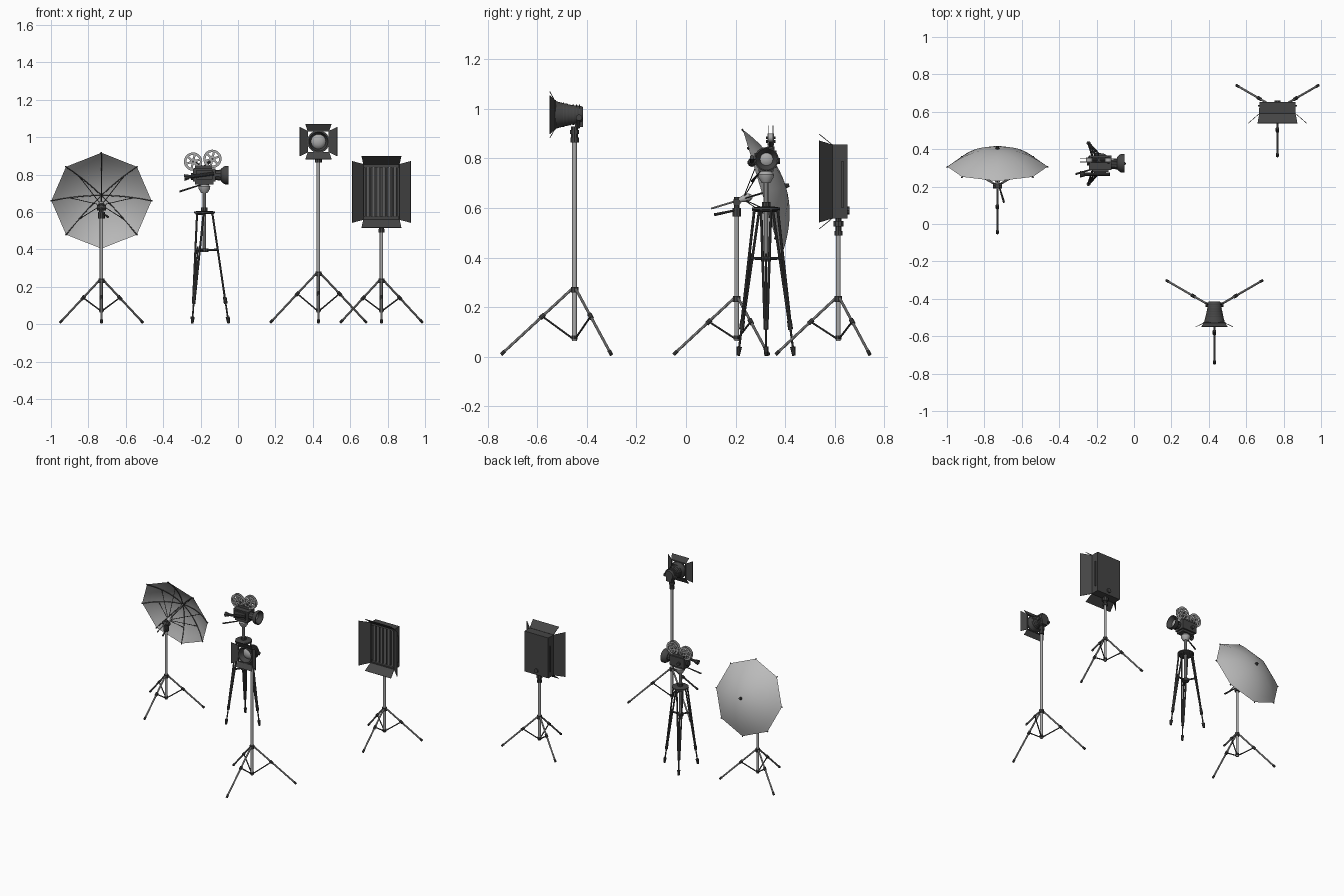
import bpy, bmesh, math
from mathutils import Vector as V

if "Cube" in bpy.data.objects:
    bpy.data.objects.remove(bpy.data.objects["Cube"])


def material(name, g):
    m = bpy.data.materials.new(name)
    m.diffuse_color = (g, g, g, 1)
    m.use_nodes = True
    m.node_tree.nodes["Principled BSDF"].inputs["Base Color"].default_value = m.diffuse_color
    return m


DARK, STEEL, CLOTH = material("dark", 0.06), material("steel", 0.4), material("cloth", 0.5)


def finish(name, bm, mat, smooth=True, recalc=True):
    bmesh.ops.remove_doubles(bm, verts=bm.verts, dist=1e-5)
    if recalc:
        bmesh.ops.recalc_face_normals(bm, faces=bm.faces)
    me = bpy.data.meshes.new(name)
    bm.to_mesh(me)
    bm.free()
    me.materials.append(mat)
    if smooth:
        me.polygons.foreach_set("use_smooth", [True] * len(me.polygons))
        me.set_sharp_from_angle(angle=math.radians(35))
    ob = bpy.data.objects.new(name, me)
    bpy.context.collection.objects.link(ob)
    return ob


def lathe(name, profile, origin, axis, mat=DARK, seg=20, smooth=True):
    """Revolve (radius, height) points about an axis through origin."""
    q = V((0, 0, 1)).rotation_difference(V(axis).normalized())
    bm = bmesh.new()
    rings = []
    for r, h in profile:
        rings.append([bm.verts.new(V(origin) + q @ V((r * math.cos(a), r * math.sin(a), h)))
                      for a in (2 * math.pi * i / seg for i in range(seg))])
    for a, b in zip(rings, rings[1:]):
        for i in range(seg):
            j = (i + 1) % seg
            bm.faces.new((a[i], a[j], b[j], b[i]))
    return finish(name, bm, mat, smooth)


def rod(name, p, q, r, r2=None, mat=DARK, seg=10):
    d = V(q) - V(p)
    return lathe(name, [(0, 0), (r, 0), (r2 or r, d.length), (0, d.length)], p, d, mat, seg)


def box(name, c, s, mat=DARK):
    bm = bmesh.new()
    bmesh.ops.create_cube(bm, size=1)
    for v in bm.verts:
        v.co = V([c[i] + v.co[i] * s[i] for i in range(3)])
    return finish(name, bm, mat, False)


def sheet(name, pts, t=0.003, mat=DARK):
    bm = bmesh.new()
    bm.faces.new([bm.verts.new(p) for p in pts])
    ob = finish(name, bm, mat, False)
    m = ob.modifiers.new("thickness", "SOLIDIFY")
    m.thickness, m.offset = t, 0
    return ob


def barn_doors(name, c, hx, hz, side, top, fwd, flare):
    x, y, z = c
    for s in (-1, 1):
        sheet(name + "_side_door", [(x + s * hx, y, z - hz), (x + s * hx, y, z + hz),
              (x + s * (hx + side), y - fwd, z + hz + flare), (x + s * (hx + side), y - fwd, z - hz - flare)])
        sheet(name + "_flap_door", [(x - hx, y, z + s * hz), (x + hx, y, z + s * hz),
              (x + hx + flare * .6, y - fwd, z + s * (hz + top)), (x - hx - flare * .6, y - fwd, z + s * (hz + top))])


def light_stand(name, x, y, reach, hub, top):
    low = 0.075
    rod(name + "_pole", (x, y, low - .012), (x, y, top), .0095, mat=STEEL, seg=14)
    rod(name + "_hub", (x, y, hub - .014), (x, y, hub + .01), .016)
    rod(name + "_lower_collar", (x, y, low - .006), (x, y, low + .01), .013)
    for deg in (-90, 30, 150):
        d = V((math.cos(math.radians(deg)), math.sin(math.radians(deg)), 0))
        a = V((x, y, hub)) + d * .012
        b = V((x, y, .012)) + d * reach
        knee = a.lerp(b, .42)
        u = (b - a).normalized()
        rod(name + "_leg", a, b, .0058, mat=STEEL)
        rod(name + "_foot", b - u * .016, b + u * .005, .0075)
        rod(name + "_knee", knee - u * .012, knee + u * .012, .0095)
        rod(name + "_brace", knee, V((x, y, low)) + d * .01, .004)


# ---- Umbrella light ----
ux, uy = -.73, .205
light_stand("umbrella_stand", ux, uy, .252, .235, .6)
axis = V((0, .957, .29)).normalized()
rim = V((ux, .307, .66))
up = axis.cross(V((1, 0, 0)))
R, D = .268, .1


def upt(r, a, h):
    return rim + V((1, 0, 0)) * (r * math.cos(a)) + up * (r * math.sin(a)) + axis * h


def dome(r):
    return D * (1 - (r / R) ** 2)


lathe("umbrella_canopy", [(R * i / 8, dome(R * i / 8)) for i in range(9)], rim, axis, CLOTH, 8)
for k in range(8):
    a = k * math.pi / 4
    rs = [R * i / 5 for i in range(6)]
    for r0, r1 in zip(rs, rs[1:]):
        rod("umbrella_rib", upt(r0, a, dome(r0) - .004), upt(r1, a, dome(r1) - .004), .0028, seg=6)
    rod("umbrella_stretcher", upt(.008, a, -.075), upt(.17, a, dome(.17) - .005), .0022, seg=6)
    rod("umbrella_rib_tip", upt(R - .006, a, 0), upt(R + .004, a, -.003), .004, seg=6)
rod("umbrella_shaft", rim - axis * .215, rim + axis * D, .004, mat=STEEL)
rod("umbrella_cap", rim + axis * (D - .006), rim + axis * (D + .014), .011, .008)
lathe("umbrella_runner", [(0, 0), (.009, 0), (.011, .03), (.016, .05), (.015, .068), (.007, .078), (0, .078)],
      rim - axis * .12, axis, STEEL)
rod("umbrella_collar", (ux, uy, .565), (ux, uy, .6), .018)
rod("umbrella_swivel", (ux, uy, .6), (ux, uy, .645), .012)
rod("umbrella_clamp", (ux - .025, uy, .622), (ux + .025, uy, .622), .015)
rod("umbrella_tilt_handle", (ux + .008, uy, .592), (ux + .035, .115, .573), .004, .006)

# ---- Film camera on tripod ----
cx, cy = -.18, .323
lathe("tripod_top_plate", [(0, 0), (.04, 0), (.056, .006), (.056, .014), (.03, .018), (0, .018)], (cx, cy, .588), (0, 0, 1))
rod("tripod_column", (cx, cy, .4), (cx, cy, .71), .01, mat=STEEL)
rod("tripod_column_collar", (cx, cy, .605), (cx, cy, .625), .018)
rod("tripod_spreader_hub", (cx, cy, .385), (cx, cy, .405), .022)
for deg in (0, 120, 240):
    d = V((math.cos(math.radians(deg)), math.sin(math.radians(deg)), 0))
    t = V((-d.y, d.x, 0))
    c = V((cx, cy, 0))
    top, foot = c + d * .043 + V((0, 0, .592)), c + d * .13 + V((0, 0, .004))
    ankle = top.lerp(foot, .78)
    for s in (-1, 1):
        rod("tripod_leg_rail", top + t * s * .02, ankle + t * s * .005, .0055)
    rod("tripod_leg_hinge", top - t * .025, top + t * .025, .008)
    rod("tripod_lower_leg", top.lerp(foot, .3), foot, .0045)
    rod("tripod_ankle", top.lerp(foot, .76), top.lerp(foot, .82), .01)
    rod("tripod_foot", top.lerp(foot, .94), foot, .011, .007)
    mid = top.lerp(foot, .33)
    rod("tripod_leg_crossbar", mid - t * .016, mid + t * .016, .006)
    rod("tripod_spreader_arm", c + V((0, 0, .395)), mid, .006)
lathe("pan_head", [(0, 0), (.016, 0), (.03, .022), (.032, .035), (.02, .05), (0, .05)], (cx, cy, .7), (0, 0, 1), STEEL)
box("pan_head_plate", (cx, cy, .755), (.1, .06, .014))
rod("pan_handle", (-.2, .3, .745), (-.312, .267, .709), .0035, .0055)
box("camera_body", (-.18, .327, .797), (.12, .076, .07))
box("camera_side_cover", (-.18, .284, .798), (.085, .014, .05))
box("camera_magazine_mount", (-.185, .342, .838), (.09, .03, .022))
rod("camera_lens_barrel", (-.125, .32, .797), (-.085, .32, .797), .026, .03)
lathe("camera_lens_hood", [(.02, 0), (.032, 0), (.043, .012), (.049, .022), (.049, .04), (.044, .04), (.026, .012), (.02, 0)],
      (-.092, .325, .797), (1, 0, 0))
lathe("camera_lens_glass", [(.028, 0), (.02, .006), (0, .009)], (-.082, .325, .797), (1, 0, 0), STEEL)
rod("viewfinder_tube", (-.28, .266, .785), (-.13, .266, .805), .009)
rod("viewfinder_eyepiece", (-.287, .266, .784), (-.262, .266, .787), .018, .012)
rod("camera_back_knob", (-.25, .33, .79), (-.24, .33, .79), .018)
rod("camera_crank", (-.2, .365, .79), (-.2, .38, .79), .012)
for rx, rz in ((-.24, .869), (-.137, .884)):
    for y in (.332, .352):
        lathe("reel_rim", [(.036, 0), (.049, 0), (.049, .004), (.036, .004), (.036, 0)], (rx, y - .002, rz), (0, 1, 0), STEEL, 28)
        for k in range(6):
            a = k * math.pi / 3 + .3
            d = V((math.cos(a), 0, math.sin(a)))
            n = V((-d.z, 0, d.x)) * .0055
            p = V((rx, y, rz))
            sheet("reel_spoke", [p + d * .01 - n, p + d * .038 - n, p + d * .038 + n, p + d * .01 + n], .003, STEEL)
    rod("reel_hub", (rx, .328, rz), (rx, .356, rz), .017, mat=STEEL, seg=20)
    rod("reel_axle", (rx, .322, rz), (rx, .362, rz), .006)
    rod("reel_arm", (-.185, .342, .835), (rx, .342, rz), .008)

# ---- Spotlight ----
sx, sy, sz = .43, -.45, .976
light_stand("spot_stand", sx, sy, .293, .272, .88)
rod("spot_collar", (sx, sy, .865), (sx, sy, .885), .018)
rod("spot_spigot", (sx, sy, .885), (sx, sy, .93), .014)
rod("spot_spigot_ring", (sx, sy, .898), (sx, sy, .915), .019)
lathe("spot_housing", [(0, 0), (.03, 0), (.036, .008), (.039, .045), (.05, .09), (.056, .112), (.06, .112), (.06, .12),
      (.051, .12), (.036, .07), (0, .065)], (sx, -.415, sz), (0, -1, 0), DARK, 28)
for k in range(6):
    h = .012 + k * .013
    r = .038 + max(0, h - .045) * .25
    lathe("spot_cooling_ring", [(r - .006, 0), (r + .003, 0), (r + .003, .005), (r - .006, .005)],
          (sx, -.415 - h, sz), (0, -1, 0), DARK, 28)
lathe("spot_lens", [(.042, 0), (.034, .012), (.02, .02), (0, .023)], (sx, -.492, sz), (0, -1, 0), STEEL, 24)
for s in (-1, 1):
    box("spot_frame_upright", (sx + s * .057, -.53, sz), (.005, .012, .118))
    box("spot_frame_rail", (sx, -.53, sz + s * .057), (.118, .012, .005))
    rod("spot_yoke_arm", (sx + s * .012, -.435, .925), (sx + s * .038, -.435, .965), .008)
    rod("spot_tilt_knob", (sx + s * .03, -.432, .965), (sx + s * .048, -.432, .965), .013)
box("spot_bracket", (sx, -.432, .948), (.045, .034, .04))
barn_doors("spot", (sx, -.53, sz), .058, .058, .042, .036, .02, .02)

# ---- Panel light ----
px, py, pz = .767, .615, .707
light_stand("panel_stand", px, py, .25, .235, .5)
rod("panel_collar", (px, py, .49), (px, py, .508), .017)
rod("panel_spigot", (px, py, .505), (px, py, .56), .013)
rod("panel_spigot_ring", (px, py, .525), (px, py, .548), .021)
box("panel_back", (px, .634, pz), (.194, .034, .298))
for s in (-1, 1):
    box("panel_side_wall", (px + s * .095, .604, pz), (.005, .03, .298))
    box("panel_end_wall", (px, .604, pz + s * .1465), (.186, .03, .005))
    box("panel_tube_socket", (px, .606, pz + s * .136), (.184, .018, .016))
    box("panel_side_bracket", (px + s * .1, .632, .695), (.007, .008, .19))
for k in range(6):
    x = px + (k - 2.5) * .029
    rod("panel_tube", (x, .604, pz - .13), (x, .604, pz + .13), .008, mat=STEEL)
for k in range(7):
    box("panel_divider", (px + (k - 3) * .029, .604, pz), (.002, .024, .26))
rod("panel_tilt_knob", (px, .65, .59), (px, .659, .59), .016)
barn_doors("panel", (px, .59, pz), .097, .149, .06, .042, .052, .016)
